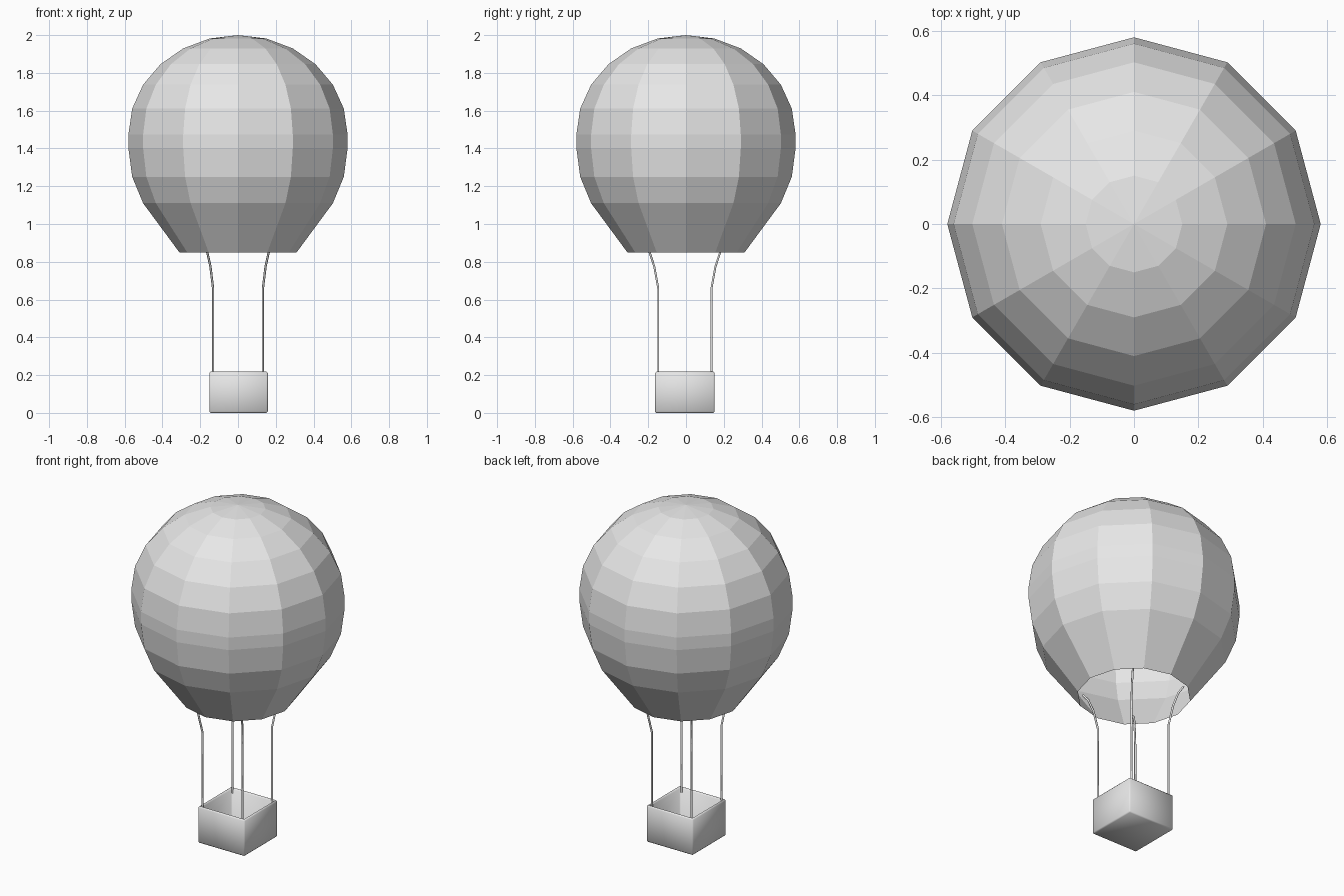
import bpy, bmesh
from math import sin, cos, pi, radians

cube = bpy.data.objects.get("Cube")
if cube:
    bpy.data.objects.remove(cube, do_unlink=True)

grey = bpy.data.materials.new("plain grey")
grey.use_nodes = True
COLOUR = (0.8, 0.8, 0.8, 1)
grey.diffuse_color = COLOUR
grey.node_tree.nodes["Principled BSDF"].inputs["Base Color"].default_value = COLOUR


def add_mesh(name, bm, smooth=False):
    bmesh.ops.recalc_face_normals(bm, faces=bm.faces)
    for f in bm.faces:
        f.smooth = smooth
    mesh = bpy.data.meshes.new(name)
    bm.to_mesh(mesh)
    bm.free()
    mesh.materials.append(grey)
    ob = bpy.data.objects.new(name, mesh)
    bpy.context.collection.objects.link(ob)
    return ob


# Envelope: a faceted dome, a short straight band and a tapering open mouth
SIDES, R = 12, 0.58
profile = [(R * sin(radians(a)), 1.475 + 0.525 * cos(radians(a))) for a in range(15, 91, 15)]
profile += [(R * cos(radians(a)), 1.4 - R * sin(radians(a))) for a in (0, 15, 30)]
profile.append((0.309, 0.848))

bm = bmesh.new()
rings = [[bm.verts.new((r * cos(2 * pi * i / SIDES), r * sin(2 * pi * i / SIDES), z))
          for i in range(SIDES)] for r, z in profile]
crown = bm.verts.new((0, 0, 2))
for i in range(SIDES):
    j = (i + 1) % SIDES
    bm.faces.new((crown, rings[0][i], rings[0][j]))
    for upper, lower in zip(rings, rings[1:]):
        bm.faces.new((upper[i], lower[i], lower[j], upper[j]))
add_mesh("envelope", bm)

# Basket: an open box with a thick rim and softened edges
CX, CY = 0.003, -0.006
bm = bmesh.new()
bmesh.ops.create_cube(bm, size=1)
for v in bm.verts:
    v.co = (CX + v.co.x * 0.31, CY + v.co.y * 0.316, 0.109 + v.co.z * 0.218)
bm.normal_update()
top = max(bm.faces, key=lambda f: f.calc_center_median().z)
bmesh.ops.inset_region(bm, faces=[top], thickness=0.024)
for v in top.verts:
    v.co.z = 0.218
inner = bmesh.ops.extrude_face_region(bm, geom=[top])
bmesh.ops.delete(bm, geom=[top], context='FACES_ONLY')
for v in inner["geom"]:
    if isinstance(v, bmesh.types.BMVert):
        v.co.z = 0.025
basket = add_mesh("basket", bm, smooth=True)
bevel = basket.modifiers.new("soft edges", 'BEVEL')
bevel.width = 0.007
bevel.segments = 1

# Ropes: from each basket corner up, flaring outward to the mouth
rope_path = [(0.132, 0.141, 0.19), (0.132, 0.141, 0.66), (0.146, 0.162, 0.775),
             (0.162, 0.186, 0.848), (0.178, 0.212, 0.885)]
for sy, end in ((-1, "front"), (1, "back")):
    for sx, side in ((1, "left"), (-1, "right")):
        name = f"{end}_{side}_rope"
        curve = bpy.data.curves.new(name, 'CURVE')
        curve.dimensions = '3D'
        curve.bevel_depth = 0.006
        curve.bevel_resolution = 1
        curve.use_fill_caps = True
        spline = curve.splines.new('POLY')
        spline.points.add(len(rope_path) - 1)
        for p, (x, y, z) in zip(spline.points, rope_path):
            p.co = (sx * x, CY + sy * y, z, 1)
        curve.materials.append(grey)
        bpy.context.collection.objects.link(bpy.data.objects.new(name, curve))
